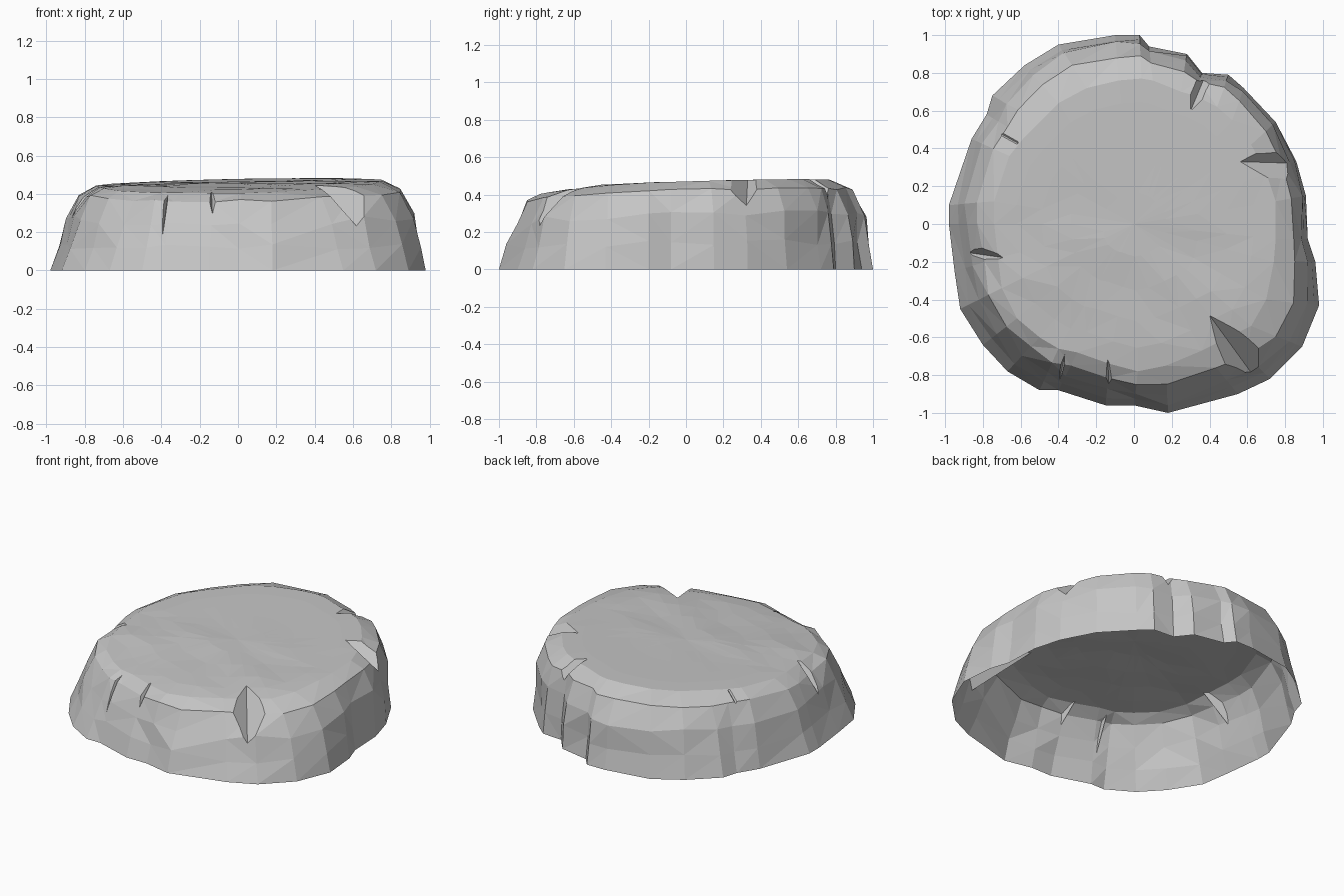
import bpy
import bmesh
import random
from math import sin
from mathutils import Vector

random.seed(4)
cube = bpy.data.objects.get("Cube")
if cube:
    bpy.data.objects.remove(cube, do_unlink=True)

# Flat grey stone
stone = bpy.data.materials.new("grey_stone")
stone.use_nodes = True
stone.diffuse_color = (0.56, 0.56, 0.56, 1)
stone.node_tree.nodes["Principled BSDF"].inputs["Base Color"].default_value = stone.diffuse_color

# Outline stations: foot x, foot y, crown x, crown y, clockwise from the back
STATIONS = [
    (-.1, 1, -.08, .76), (.03, 1, .04, .77), (.08, .94, .1, .76), (.28, .9, .25, .7),
    (.36, .8, .32, .68), (.5, .79, .44, .62), (.58, .72, .52, .55), (.75, .54, .62, .42),
    (.86, .33, .7, .27), (.91, .15, .75, .12), (.92, -.08, .75, -.08), (.96, -.2, .74, -.2),
    (.98, -.43, .7, -.4), (.89, -.65, .62, -.54), (.72, -.82, .5, -.6), (.55, -.9, .36, -.67),
    (.18, -1, .17, -.75), (0, -.96, .02, -.78), (-.15, -.96, -.13, -.74), (-.4, -.88, -.3, -.68),
    (-.5, -.88, -.4, -.66), (-.67, -.78, -.5, -.6), (-.8, -.64, -.62, -.5), (-.92, -.45, -.7, -.34),
    (-.95, -.25, -.72, -.18), (-.98, 0, -.74, 0), (-.98, .1, -.74, .12), (-.86, .45, -.66, .36),
    (-.78, .58, -.58, .46), (-.75, .68, -.5, .54), (-.58, .84, -.4, .64), (-.4, .95, -.25, .72),
]


def top_height(x, y):
    """Gently tilted plateau that drops away towards the front."""
    return .455 + .02 * x + .03 * y - .06 * max(0, -y - .3)


def ring_point(station, level):
    """Point on the stone's side: steep behind and on the left, sloping elsewhere."""
    foot, crown = Vector(station[:2]), Vector(station[2:])
    steep = .25 - .1 * (foot.x + foot.y)
    rise, lean = [(0, 0), (.3, steep * .55), (.62, steep * 1.05), (.9, steep + .3), (1, 1)][level]
    p = foot.lerp(crown, lean)
    z = rise * top_height(*crown)
    if 0 < level < 4:
        p *= random.uniform(.988, 1.008)
        z += random.uniform(-.018, .018) if level < 3 else random.uniform(-.008, .008)
    return p.x, p.y, z


def plateau_point(x, y):
    """Point on the top, softly rippled towards the front."""
    fade = min(1, max(0, .25 - y) * 3)
    return x, y, top_height(x, y) + .003 + fade * .007 * sin(6 * x + 3 * y) * sin(13 * y + 2 * x)


def make_object(name, bm):
    mesh = bpy.data.meshes.new(name)
    bmesh.ops.recalc_face_normals(bm, faces=bm.faces)
    bm.to_mesh(mesh)
    bm.free()
    mesh.materials.append(stone)
    obj = bpy.data.objects.new(name, mesh)
    bpy.context.collection.objects.link(obj)
    return obj


# Stone body: lofted rings, closed for now so that it can be chipped
bm = bmesh.new()
rings = [[bm.verts.new(ring_point(s, level)) for s in STATIONS] for level in range(5)]
for scale in (.84, .66, .45, .22):
    rings.append([bm.verts.new(plateau_point(s[2] * scale, s[3] * scale)) for s in STATIONS])
count = len(STATIONS)
for low, high in zip(rings, rings[1:]):
    for i in range(count):
        j = (i + 1) % count
        bm.faces.new((low[i], low[j], high[j], high[i]))
centre = bm.verts.new(plateau_point(0, 0))
for i in range(count):
    bm.faces.new((rings[-1][i], rings[-1][(i + 1) % count], centre))
bm.faces.new(rings[0])
bmesh.ops.triangulate(bm, faces=bm.faces)
body = make_object("stone_body", bm)


# Chips: wedges from a tip on the plateau to a keel low on the wall
def cut_chip(tip, keel, width):
    tip, keel = Vector(tip), Vector(keel)
    out = (keel - tip).to_2d().normalized()
    side = Vector((-out.y, out.x, 0)) * width
    above = Vector((keel.x, keel.y, tip.z + .03))
    bm = bmesh.new()
    for p in (tip, keel, above + side, above - side):
        bm.verts.new(p)
    bmesh.ops.convex_hull(bm, input=bm.verts)
    cutter = make_object("chip_cutter", bm)
    cutter.hide_render = True
    mod = body.modifiers.new("chip", 'BOOLEAN')
    mod.operation, mod.solver, mod.object = 'DIFFERENCE', 'EXACT', cutter
    graph = bpy.context.evaluated_depsgraph_get()
    cut = bpy.data.meshes.new_from_object(body.evaluated_get(graph))
    body.modifiers.clear()
    body.data = cut
    bpy.data.objects.remove(cutter, do_unlink=True)


for tip, keel, width in [
    ((.3, .6, .48), (.4, .84, .33), .13),          # back notch
    ((.56, .33, .48), (.9, .32, .29), .22),        # left notch
    ((.39, -.47, .455), (.63, -.8, .22), .25),     # large front notch
    ((-.36, -.66, .44), (-.41, -.9, .06), .07),    # front crack
    ((-.14, -.68, .44), (-.13, -.93, .22), .1),    # front nick
    ((-.68, -.18, .45), (-.96, -.14, .18), .17),   # right nick
    ((-.6, .42, .45), (-.78, .52, .36), .09),      # back right nick
    ((-.5, .68, .45), (-.58, .82, .34), .06),      # back nick
    ((-.08, .84, .46), (-.07, .97, .38), .05),     # rear nick
]:
    cut_chip(tip, keel, width)

# Open the underside to leave a hollow shell
bm = bmesh.new()
bm.from_mesh(body.data)
floor = [f for f in bm.faces if all(v.co.z < .001 for v in f.verts)]
bmesh.ops.delete(bm, geom=floor, context='FACES')
for face in bm.faces:
    face.smooth = False
    face.material_index = 0
bm.to_mesh(body.data)
bm.free()
